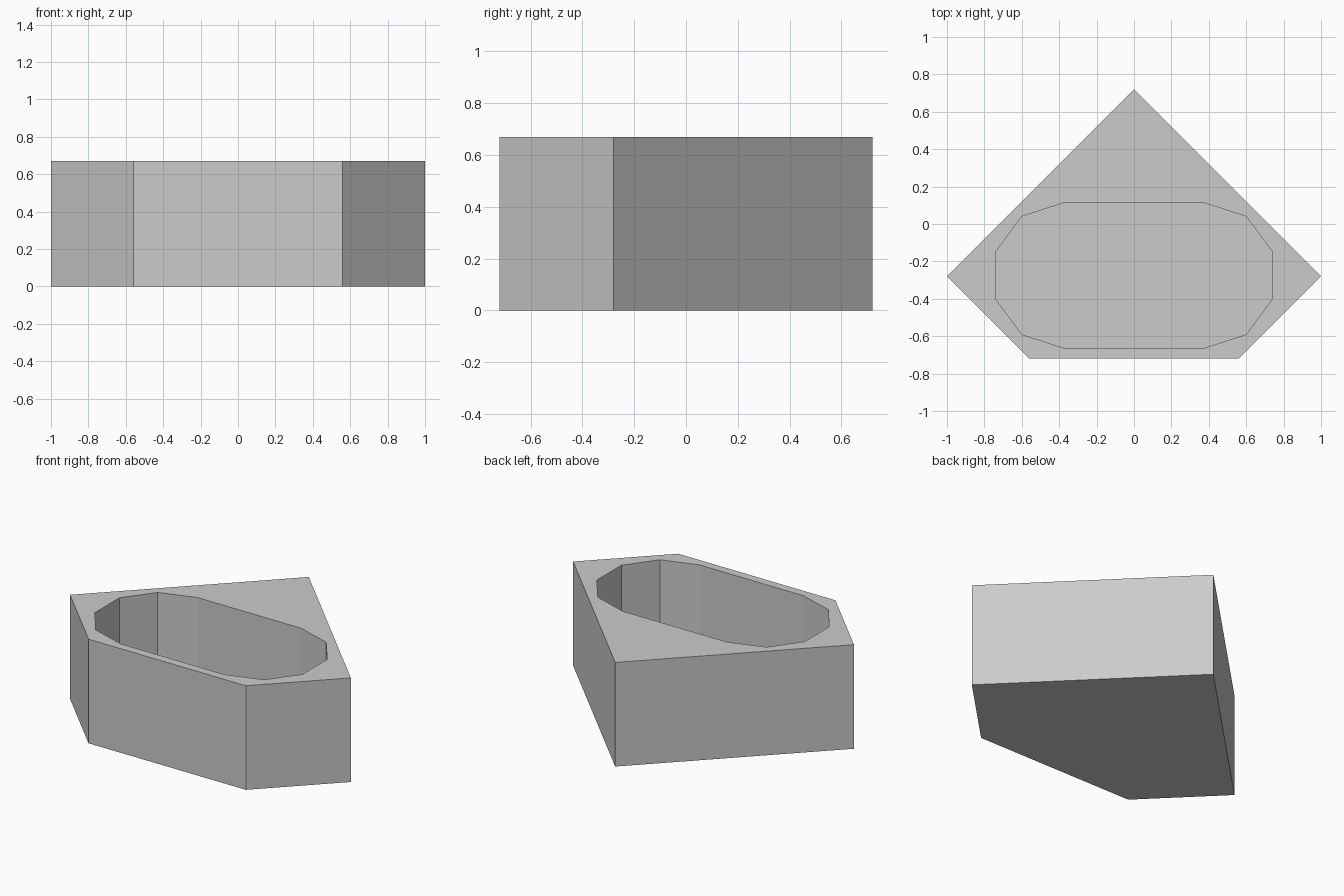
import bpy
import bmesh

HEIGHT = 0.67
FLOOR = 0.09

cube = bpy.data.objects.get("Cube")
if cube:
    bpy.data.objects.remove(cube, do_unlink=True)

# Right-hand halves of the two outlines, running from back to front
OUTER = [(0, 0.72), (1, -0.28), (0.56, -0.72)]
BASIN = [(0.37, 0.115), (0.60, 0.04), (0.74, -0.15),
         (0.74, -0.40), (0.60, -0.59), (0.37, -0.665)]


def mirrored(half):
    """Close a half outline by mirroring it across x = 0."""
    return half + [(-x, y) for x, y in reversed(half) if x > 0]


def ring(bm, outline, z):
    return [bm.verts.new((x, y, z)) for x, y in outline]


def walls(bm, lower, upper):
    n = len(lower)
    for i in range(n):
        j = (i + 1) % n
        bm.faces.new((lower[i], lower[j], upper[j], upper[i]))


def loop_edges(bm, verts):
    return [bm.edges.get((v, verts[i - 1])) for i, v in enumerate(verts)]


enamel = bpy.data.materials.new("pale_grey_enamel")
enamel.use_nodes = True
colour = (0.6, 0.6, 0.6, 1)
enamel.diffuse_color = colour
enamel.node_tree.nodes["Principled BSDF"].inputs["Base Color"].default_value = colour

bm = bmesh.new()

# Outer casing
outer = mirrored(OUTER)
base, top = ring(bm, outer, 0), ring(bm, outer, HEIGHT)
walls(bm, base, top)
bm.faces.new(base)

# Sunken basin
basin = mirrored(BASIN)
floor, lip = ring(bm, basin, FLOOR), ring(bm, basin, HEIGHT)
walls(bm, floor, lip)
bm.faces.new(floor)

# Flat rim between casing and basin
bmesh.ops.triangle_fill(bm, use_beauty=True, normal=(0, 0, 1),
                        edges=loop_edges(bm, top) + loop_edges(bm, lip))
bmesh.ops.recalc_face_normals(bm, faces=bm.faces)

mesh = bpy.data.meshes.new("corner_bathtub")
bm.to_mesh(mesh)
bm.free()
mesh.materials.append(enamel)
tub = bpy.data.objects.new("corner_bathtub", mesh)
bpy.context.collection.objects.link(tub)
